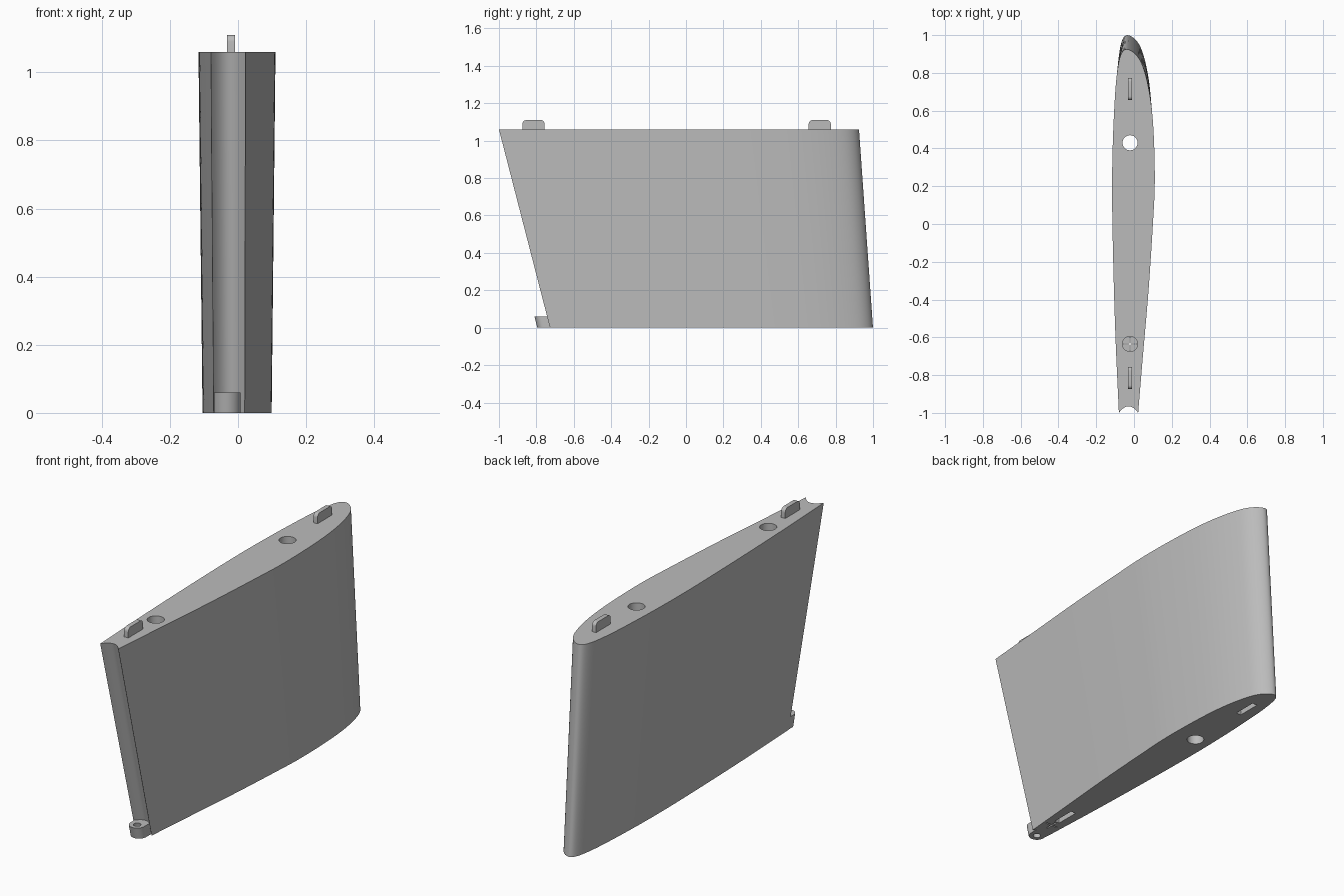
import bpy, bmesh, math
from mathutils import Vector

old = bpy.data.objects.get("Cube")
if old:
    bpy.data.objects.remove(old, do_unlink=True)

grey = bpy.data.materials.new("plain_grey")
grey.use_nodes = True
grey.diffuse_color = (0.5, 0.5, 0.5, 1)
grey.node_tree.nodes["Principled BSDF"].inputs["Base Color"].default_value = (0.5, 0.5, 0.5, 1)

HEIGHT = 1.06
AXIS = -0.021      # x of the tabs and holes
TAPER, SHIFT = 0.897, 0.17


def loft(name, low, high, z0, z1):
    """Closed solid between two matching outlines."""
    bm = bmesh.new()
    a = [bm.verts.new((x, y, z0)) for x, y in low]
    b = [bm.verts.new((x, y, z1)) for x, y in high]
    n = len(a)
    bm.faces.new(a[::-1])
    bm.faces.new(b)
    for i in range(n):
        j = (i + 1) % n
        bm.faces.new((a[i], a[j], b[j], b[i]))
    bmesh.ops.recalc_face_normals(bm, faces=bm.faces)
    mesh = bpy.data.meshes.new(name)
    bm.to_mesh(mesh)
    bm.free()
    mesh.materials.append(grey)
    obj = bpy.data.objects.new(name, mesh)
    bpy.context.collection.objects.link(obj)
    return obj


def circle(x, y, r, n=40):
    return [(x + r * math.cos(2 * math.pi * i / n), y + r * math.sin(2 * math.pi * i / n))
            for i in range(n)]


def rect(x, y, w, l):
    return [(x + sx * w / 2, y + sy * l / 2) for sx, sy in ((-1, -1), (1, -1), (1, 1), (-1, 1))]


def combine(target, tool, operation):
    """Apply a boolean and discard the tool."""
    tool.hide_render = True
    bpy.context.view_layer.objects.active = target
    mod = target.modifiers.new(operation, 'BOOLEAN')
    mod.operation, mod.solver, mod.object = operation, 'EXACT', tool
    bpy.ops.object.modifier_apply(modifier=mod.name)
    bpy.data.objects.remove(tool, do_unlink=True)


def spline(pts, steps):
    """Smooth curve through the points."""
    p = [Vector(q) for q in pts]
    p = [2 * p[0] - p[1]] + p + [2 * p[-1] - p[-2]]
    out = []
    for a, b, c, d in zip(p, p[1:], p[2:], p[3:]):
        for k in range(steps):
            t = k / steps
            out.append(0.5 * (2 * b + (c - a) * t + (2 * a - 5 * b + 4 * c - d) * t ** 2
                              + (3 * b - a - 3 * c + d) * t ** 3))
    return [tuple(v) for v in out + [p[-2]]]


# Aerofoil outline, then the hollow rear groove
outline = spline([(.022, -1), (.047, -.7), (.077, -.35), (.1, 0), (.11, .22), (.104, .48),
                  (.086, .67), (.052, .82), (.012, .895), (-.04, .925), (-.072, .89),
                  (-.092, .78), (-.104, .62), (-.113, .4), (-.116, .15), (-.11, -.2),
                  (-.098, -.6), (-.08, -1)], 6)
GROOVE = 14
for i in range(1, GROOVE):
    t = i / GROOVE
    outline.append((-.08 + .102 * t, -1 + .14 * t * (1 - t)))
base = [(x * TAPER, y * TAPER + SHIFT) for x, y in outline]
body = loft("wing_body", base, outline, 0, HEIGHT)

# Hinge lug at the lower rear, with its slanted pin hole
R, HX = 0.039, -0.031


def lug_outline(y):
    arc = [(HX + R * math.cos(a), y + R * math.sin(a))
           for a in (math.pi + math.pi * i / 20 for i in range(21))]
    return arc + [(HX + R, -0.67), (HX - R, -0.67)]


combine(body, loft("hinge_lug", lug_outline(-.756), lug_outline(-.771), 0, 0.06), 'UNION')
combine(body, loft("pin_cutter", circle(HX, -.751, .018), circle(HX, -.776, .018),
                   -.02, .08), 'DIFFERENCE')

# Round holes: one right through, one stopping above a cross-shaped opening
for y, floor in ((0.43, -0.1), (-0.635, 0.06)):
    ring = circle(AXIS, y, 0.04)
    combine(body, loft("hole_cutter", ring, ring, floor, HEIGHT + 0.1), 'DIFFERENCE')
for w, l in ((0.007, 0.066), (0.066, 0.007)):
    bar = rect(AXIS, -0.635, w, l)
    combine(body, loft("cross_cutter", bar, bar, -0.1, 0.1), 'DIFFERENCE')

# Sockets in the underside
for y in (0.81, -0.535):
    slot = rect(AXIS, y, 0.027, 0.12)
    combine(body, loft("socket_cutter", slot, slot, -0.1, 0.055), 'DIFFERENCE')

# Locating tabs on top, with rounded upper corners
for name, y in (("front_tab", -0.815), ("rear_tab", 0.715)):
    half, rise, r = 0.059, 0.05, 0.02
    side = [(-half, -0.01), (half, -0.01)]
    for cx, start in ((half - r, 0), (r - half, math.pi / 2)):
        for i in range(7):
            a = start + math.pi / 2 * i / 6
            side.append((cx + r * math.cos(a), rise - r + r * math.sin(a)))
    tab = loft(name, side, side, -0.0115, 0.0115)
    # Stand the profile up so its thickness lies along x
    for v in tab.data.vertices:
        u, h, t = v.co
        v.co = (AXIS + t, y + u, HEIGHT + h)

# Smooth curved sides, crisp edges
for obj in bpy.data.objects:
    if obj.type == 'MESH' and obj.name in ("wing_body", "front_tab", "rear_tab"):
        bpy.ops.object.select_all(action='DESELECT')
        obj.select_set(True)
        bpy.context.view_layer.objects.active = obj
        bpy.ops.object.shade_smooth_by_angle(angle=math.radians(30))
